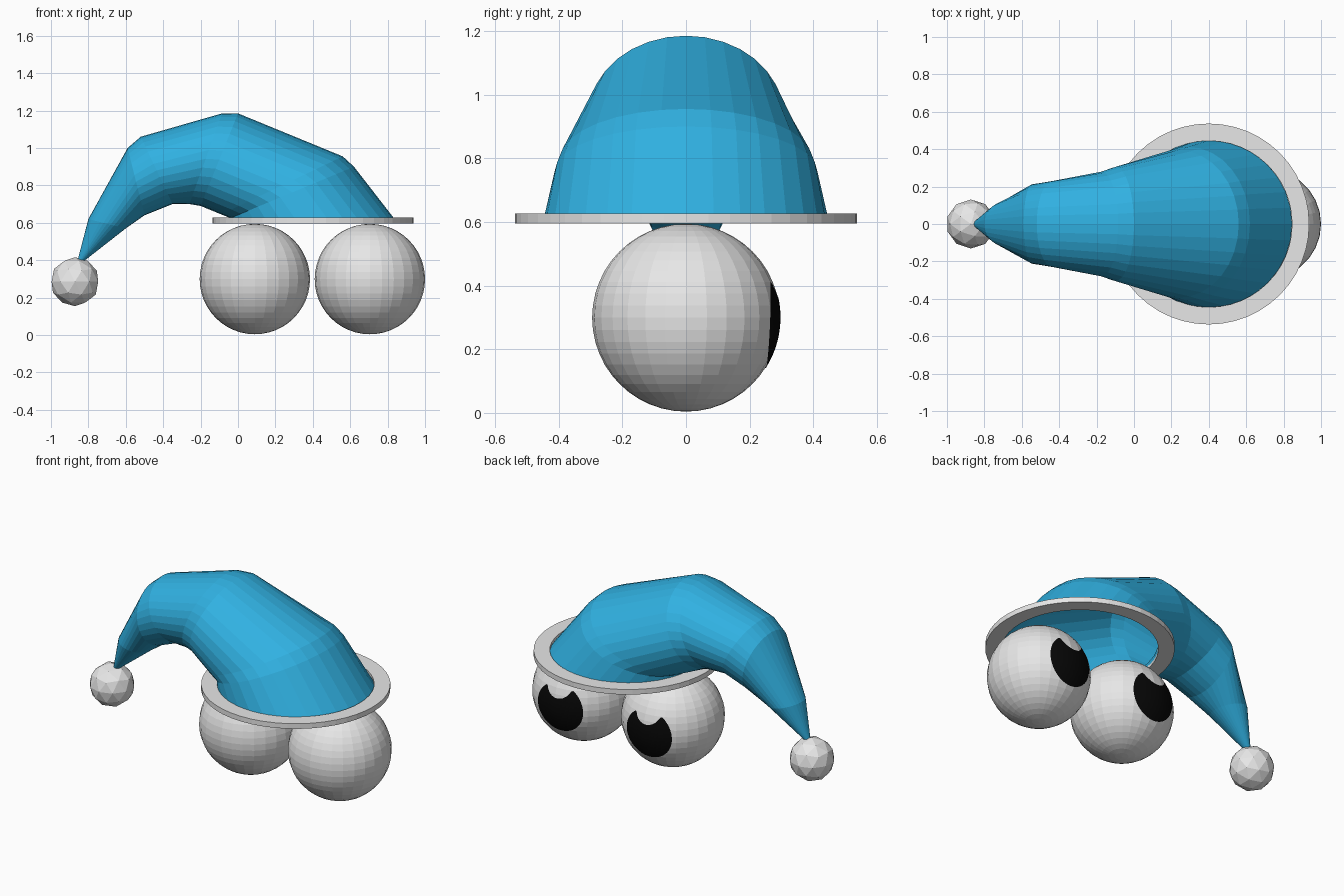
import bpy, bmesh, math
from mathutils import Vector

if "Cube" in bpy.data.objects:
    bpy.data.objects.remove(bpy.data.objects["Cube"])


def material(name, rgb):
    m = bpy.data.materials.new(name)
    m.diffuse_color = (*rgb, 1)
    m.use_nodes = True
    m.node_tree.nodes["Principled BSDF"].inputs["Base Color"].default_value = m.diffuse_color
    return m


WHITE = material("soft white", (0.8, 0.8, 0.8))
BLUE = material("hat blue", (0.03, 0.44, 0.76))
BLACK = material("pupil black", (0.002, 0.002, 0.002))


def finish(name, bm, mat):
    bmesh.ops.recalc_face_normals(bm, faces=bm.faces)
    me = bpy.data.meshes.new(name)
    bm.to_mesh(me)
    bm.free()
    me.materials.append(mat)
    ob = bpy.data.objects.new(name, me)
    bpy.context.collection.objects.link(ob)
    return ob


def bridge(bm, rows, closed):
    """Quads between neighbouring rows of vertices."""
    for a, b in zip(rows, rows[1:]):
        n = len(a)
        for i in range(n if closed else n - 1):
            j = (i + 1) % n
            bm.faces.new((a[i], a[j], b[j], b[i]))


# Eyeballs with curved pupil plates on the back (+y) side
R = 0.295


def pupil(name, cx):
    bm = bmesh.new()
    rows = []
    px, pz, pr = -0.015, -0.01, 0.15      # pupil disc
    nz, nr = 0.14, 0.085                  # round highlight notch at the top
    for i in range(41):
        dx = -pr * math.cos(math.pi * i / 40) * 0.999
        h = math.sqrt(pr * pr - dx * dx)
        low, high = pz - h, pz + h
        if abs(dx) < nr:
            high = min(high, nz - math.sqrt(nr * nr - dx * dx))
        row = []
        for j in range(13):
            x, z = px + dx, low + (high - low) * j / 12
            y = math.sqrt((R + 0.002) ** 2 - x * x - z * z)
            row.append(bm.verts.new((cx + x, y, 0.3 + z)))
        rows.append(row)
    bridge(bm, rows, False)
    ob = finish(name, bm, BLACK)
    # make the plates face outwards
    if sum(p.normal.y for p in ob.data.polygons) < 0:
        ob.data.flip_normals()


for side, x in (("left", 0.09), ("right", 0.705)):
    bm = bmesh.new()
    bmesh.ops.create_uvsphere(bm, u_segments=28, v_segments=24, radius=R)
    bmesh.ops.translate(bm, verts=bm.verts, vec=(x, 0, 0.299))
    finish(side + "_eyeball", bm, WHITE)
    pupil(side + "_pupil", x)

# Brim: flat ring around the hat opening
bm = bmesh.new()
rows = []
for r, z in ((0.445, 0.595), (0.537, 0.595), (0.537, 0.627), (0.445, 0.627)):
    rows.append([bm.verts.new((0.4 + r * math.cos(math.tau * i / 48),
                               r * math.sin(math.tau * i / 48), z)) for i in range(48)])
bridge(bm, rows + rows[:1], True)
finish("brim", bm, WHITE)

# Drooping hat: tilted elliptical rings (upper x,z; lower x,z; half width)
RINGS = [
    (0.845, 0.61, -0.045, 0.61, 0.447),
    (0.62, 0.90, -0.04, 0.625, 0.412),
    (0.56, 0.955, -0.09, 0.645, 0.395),
    (0.00, 1.185, -0.20, 0.69, 0.305),
    (-0.085, 1.185, -0.26, 0.70, 0.28),
    (-0.52, 1.06, -0.35, 0.70, 0.23),
    (-0.59, 1.00, -0.50, 0.64, 0.212),
    (-0.80, 0.62, -0.60, 0.57, 0.115),
    (-0.86, 0.39, -0.83, 0.39, 0.015),
]
bm = bmesh.new()
rows = []
for tx, tz, bx, bz, w in RINGS:
    top, bot = Vector((tx, 0, tz)), Vector((bx, 0, bz))
    mid, half = (top + bot) / 2, (top - bot) / 2
    rows.append([bm.verts.new(mid + half * math.cos(math.tau * i / 32)
                              + Vector((0, w * math.sin(math.tau * i / 32), 0)))
                 for i in range(32)])
bridge(bm, rows, True)
bm.faces.new(rows[-1])
finish("drooping_hat", bm, BLUE)

# Pompom on the tip
bm = bmesh.new()
bmesh.ops.create_icosphere(bm, subdivisions=2, radius=0.131)
bmesh.ops.translate(bm, verts=bm.verts, vec=(-0.872, 0, 0.285))
finish("pompom", bm, WHITE)
